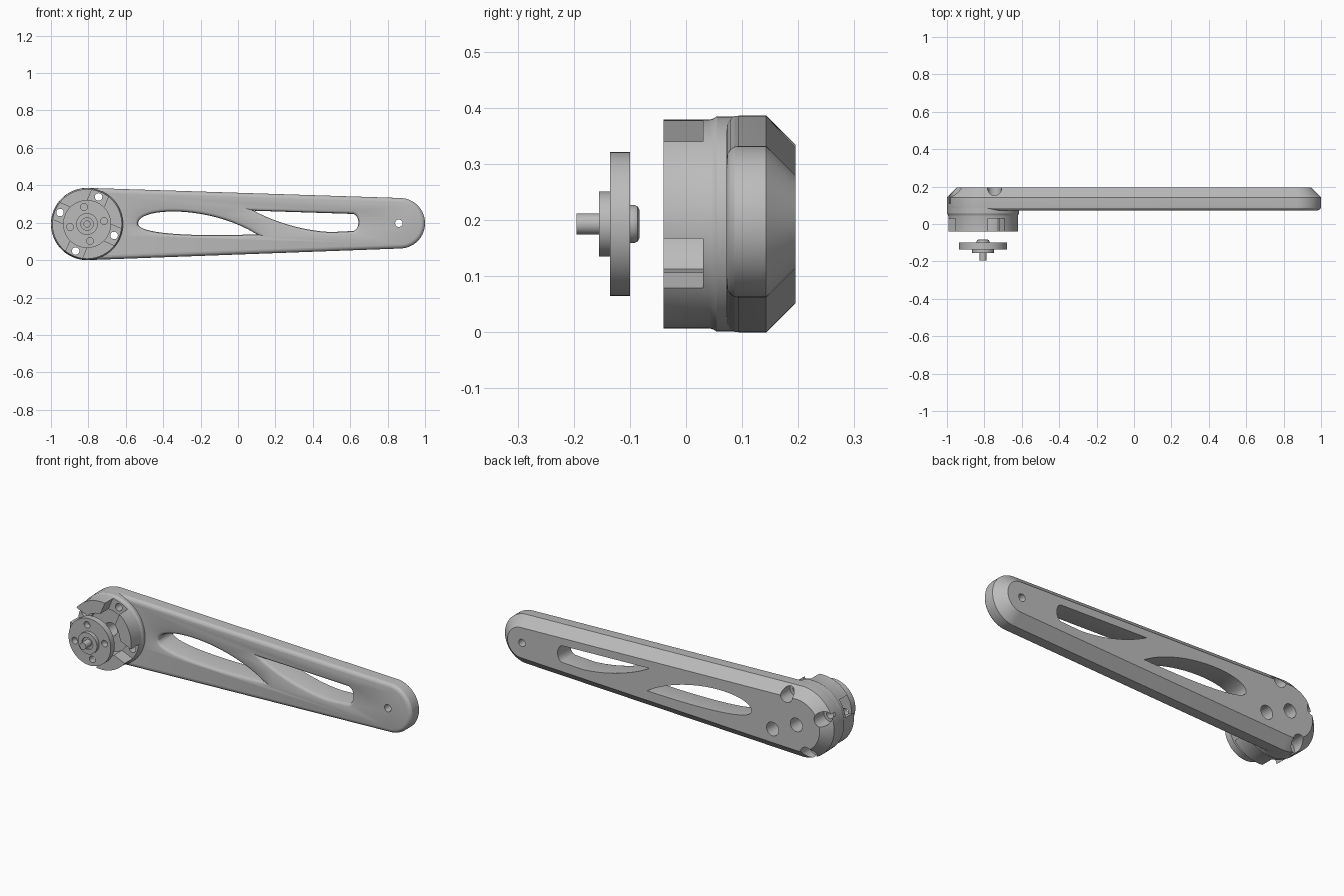
import bpy, bmesh, math
from mathutils import Vector
from mathutils.geometry import interpolate_bezier

cube = bpy.data.objects.get("Cube")
if cube:
    bpy.data.objects.remove(cube, do_unlink=True)

grey = bpy.data.materials.new("plain grey")
grey.use_nodes = True
grey.diffuse_color = (0.5, 0.5, 0.5, 1)
grey.node_tree.nodes["Principled BSDF"].inputs["Base Color"].default_value = (0.5, 0.5, 0.5, 1)

HUB = Vector((-0.807, 0.193))   # motor axis, as x and z
TIP = Vector((0.865, 0.197))    # centre of the rounded far end
HUB_R, TIP_R = 0.193, 0.135


def loft(name, layers):
    """Solid through (outline, y) layers, capped at both ends."""
    bm = bmesh.new()
    rings = [[bm.verts.new((p[0], y, p[1])) for p in outline] for outline, y in layers]
    n = len(rings[0])
    for a, b in zip(rings, rings[1:]):
        for i in range(n):
            j = (i + 1) % n
            bm.faces.new((a[i], a[j], b[j], b[i]))
    bm.faces.new(rings[0])
    bm.faces.new(rings[-1])
    bmesh.ops.recalc_face_normals(bm, faces=bm.faces)
    mesh = bpy.data.meshes.new(name)
    bm.to_mesh(mesh)
    bm.free()
    mesh.materials.append(grey)
    obj = bpy.data.objects.new(name, mesh)
    bpy.context.collection.objects.link(obj)
    return obj


def arc(center, r, start, end, n):
    angles = [start + (end - start) * i / n for i in range(n)]
    return [center + r * Vector((math.cos(a), math.sin(a))) for a in angles]


def circle(center, r, n=32):
    return arc(center, r, 0, math.tau, n)


def lathe(name, profile, n=96):
    return loft(name, [(circle(HUB, r, n), y) for r, y in profile])


def polar(r, degrees):
    a = math.radians(degrees)
    return HUB + r * Vector((math.cos(a), math.sin(a)))


def combine(obj, other, operation="DIFFERENCE"):
    """Apply a boolean and discard the helper."""
    mod = obj.modifiers.new("combine", "BOOLEAN")
    mod.operation, mod.object, mod.solver = operation, other, "EXACT"
    bpy.context.view_layer.update()
    graph = bpy.context.evaluated_depsgraph_get()
    mesh = bpy.data.meshes.new_from_object(obj.evaluated_get(graph))
    obj.modifiers.clear()
    obj.data = mesh
    bpy.data.objects.remove(other, do_unlink=True)


def bore(obj, center, r, y0, y1):
    combine(obj, loft("bore_cutter", [(circle(center, r), y0), (circle(center, r), y1)]))


def finish(obj):
    obj.data.shade_smooth()
    obj.data.set_sharp_from_angle(angle=math.radians(28))


# Tapered arm: rounded front edge, wide chamfer on the back
def arm_outline(inset):
    a = math.acos((HUB_R - TIP_R) / (TIP - HUB).length)
    big = arc(HUB, HUB_R - inset, a, math.tau - a, 60)
    small = arc(TIP, TIP_R - inset, -a, a, 40)
    ends = [HUB + (HUB_R - inset) * Vector((math.cos(a), -math.sin(a))),
            TIP + (TIP_R - inset) * Vector((math.cos(a), math.sin(a)))]
    return big + ends[:1] + small + ends[1:]


arm = loft("arm", [(arm_outline(i), y) for y, i in (
    (0.072, 0.022), (0.074, 0.013), (0.079, 0.006), (0.086, 0.001),
    (0.094, 0), (0.143, 0), (0.195, 0.052))])

# Open motor cup on the front of the wide end
cup = lathe("motor_cup", [(0.118, 0.05), (0.118, -0.04), (0.186, -0.04), (0.186, 0.042),
                          (0.188, 0.049), (0.192, 0.055), (0.192, 0.12)])
combine(arm, cup, "UNION")


# Lightening windows with a rounded front rim
def bezier(*pts, n=20):
    return [Vector(p[:2]) for p in interpolate_bezier(*[Vector((*p, 0)) for p in pts], n)][:-1]


def outset(pts, d):
    out = []
    for i, p in enumerate(pts):
        e1, e2 = (p - pts[i - 1]).normalized(), (pts[(i + 1) % len(pts)] - p).normalized()
        m = Vector((-e1.y - e2.y, e1.x + e2.x))
        out.append(p + m * (2 * d / m.length_squared))
    return out


leaf = (bezier((-0.535, 0.195), (-0.535, 0.285), (-0.15, 0.295), (0.10, 0.138))
        + bezier((0.10, 0.138), (-0.15, 0.128), (-0.535, 0.13), (-0.535, 0.195)))
fin = ([Vector((0.085, 0.264))]
       + bezier((0.61, 0.247), (0.655, 0.247), (0.655, 0.155), (0.61, 0.155))
       + bezier((0.50, 0.15), (0.36, 0.155), (0.2, 0.2), (0.085, 0.264)))
for shape in (leaf, fin):
    combine(arm, loft("window_cutter", [(outset(shape, d), y) for y, d in (
        (0.05, 0.016), (0.072, 0.016), (0.075, 0.008), (0.08, 0.003), (0.09, 0), (0.25, 0))]))

# Four rim slots, each with a screw hole and a counterbore from the back
for k in range(4):
    angle = 67 + 90 * k
    out = polar(1, angle) - HUB
    side = Vector((-out.y, out.x)) * 0.048
    slot = [HUB + out * r + side * s for r, s in ((0.1, -1), (0.25, -1), (0.25, 1), (0.1, 1))]
    combine(arm, loft("slot_cutter", [(slot, -0.1), (slot, 0.03)]))
    bore(arm, polar(0.157, angle), 0.02, -0.1, 0.25)
    bore(arm, polar(0.157, angle), 0.037, 0.11, 0.25)

# Shaft clearance hole and far end hole
bore(arm, HUB, 0.037, 0.02, 0.25)
bore(arm, Vector((0.86, 0.197)), 0.02, 0, 0.25)
finish(arm)

# Separate mounting disc with hub, shaft and rear boss
disc = lathe("mounting_disc", [
    (0.019, -0.195), (0.019, -0.145), (0.033, -0.145), (0.033, -0.155), (0.058, -0.155),
    (0.058, -0.135), (0.128, -0.135), (0.128, -0.1), (0.034, -0.1), (0.034, -0.092),
    (0.031, -0.086), (0.025, -0.083)], 64)
for k in range(4):
    bore(disc, polar(0.092, 10 + 90 * k), 0.018, -0.2, -0.05)
finish(disc)
